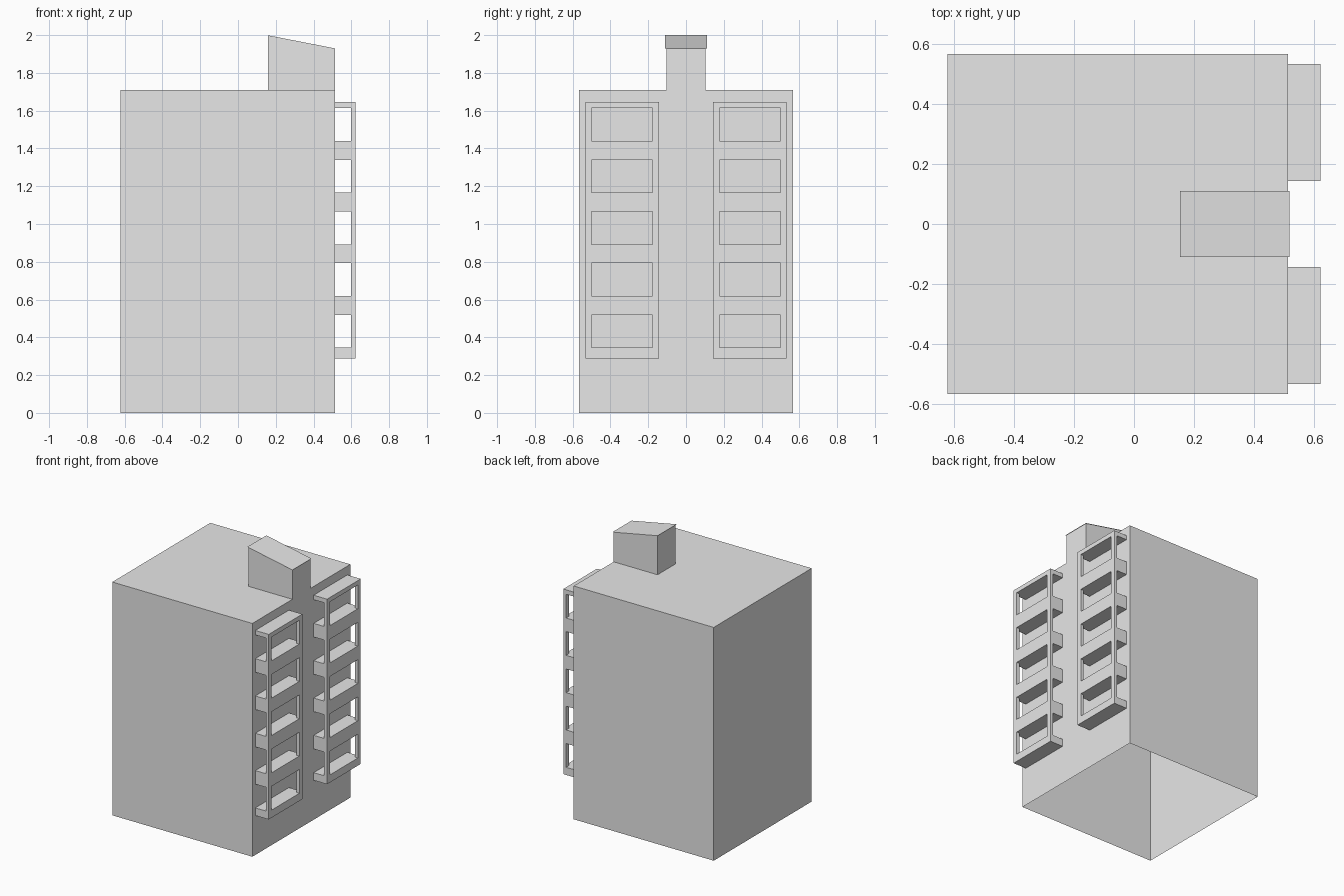
import bpy, bmesh
from mathutils import Matrix, Vector

if "Cube" in bpy.data.objects:
    bpy.data.objects.remove(bpy.data.objects["Cube"], do_unlink=True)

# Single plain colour
grey = bpy.data.materials.new("light_grey")
grey.use_nodes = True
grey.diffuse_color = (0.8, 0.8, 0.8, 1)
grey.node_tree.nodes["Principled BSDF"].inputs["Base Color"].default_value = (0.8, 0.8, 0.8, 1)

LEFT, RIGHT, HALF, TOP = -0.622, 0.5135, 0.5675, 1.71
PLATE_IN, PLATE_OUT = 0.599, 0.622


def finish(bm, name):
    mesh = bpy.data.meshes.new(name)
    bm.to_mesh(mesh)
    bm.free()
    mesh.materials.append(grey)
    obj = bpy.data.objects.new(name, mesh)
    bpy.context.collection.objects.link(obj)
    return obj


def add_box(bm, lo, hi):
    lo, hi = Vector(lo), Vector(hi)
    matrix = Matrix.Translation((lo + hi) / 2) @ Matrix.Diagonal((*(hi - lo), 1))
    return bmesh.ops.create_cube(bm, size=1, matrix=matrix)["verts"]


def delete_faces(bm, test):
    faces = [f for f in bm.faces if test(f)]
    bmesh.ops.delete(bm, geom=faces, context="FACES")


# Hollow main block, open underneath
bm = bmesh.new()
add_box(bm, (LEFT, -HALF, 0), (RIGHT, HALF, TOP))
delete_faces(bm, lambda f: f.normal.z < -0.5)
finish(bm, "main_block")


# Rooftop stair housing: walls sloping down toward the balcony side
def roof_height(x):
    return 2.0 - (x - 0.153) * 0.195


bm = bmesh.new()
verts = add_box(bm, (0.158, -0.104, TOP), (RIGHT, 0.104, 2))
for v in verts:
    if v.co.z > 1.9:
        v.co.z = roof_height(v.co.x)
bm.normal_update()
delete_faces(bm, lambda f: abs(f.normal.z) > 0.5)
finish(bm, "roof_housing_walls")

# Thin overhanging sloped lid
bm = bmesh.new()
corners = [(0.153, -0.11), (0.519, -0.11), (0.519, 0.11), (0.153, 0.11)]
bm.faces.new([bm.verts.new((x, y, roof_height(x))) for x, y in corners])
finish(bm, "roof_housing_lid")

# Balcony tower: solid block with open storeys cut behind and through its front plate
bm = bmesh.new()
add_box(bm, (RIGHT, 0.143, 0.289), (PLATE_OUT, 0.533, 1.6455))
tower = finish(bm, "balcony_tower")


def cut_storeys(x0, x1, y0, y1):
    bm = bmesh.new()
    for storey in range(5):
        z = 0.345 + storey * 0.2735
        add_box(bm, (x0, y0, z), (x1, y1, z + 0.174))
    cutter = finish(bm, "balcony_cutter")
    cutter.hide_render = True
    mod = tower.modifiers.new("storeys", "BOOLEAN")
    mod.operation, mod.solver, mod.object = "DIFFERENCE", "EXACT", cutter
    bpy.context.view_layer.objects.active = tower
    bpy.ops.object.modifier_apply(modifier=mod.name)
    bpy.data.objects.remove(cutter, do_unlink=True)


cut_storeys(PLATE_IN - 0.04, 0.7, 0.178, 0.5)
cut_storeys(0.45, PLATE_IN, 0.1, 0.6)

# Matching tower on the other half
mirror = tower.modifiers.new("mirror", "MIRROR")
mirror.use_axis = (False, True, False)
